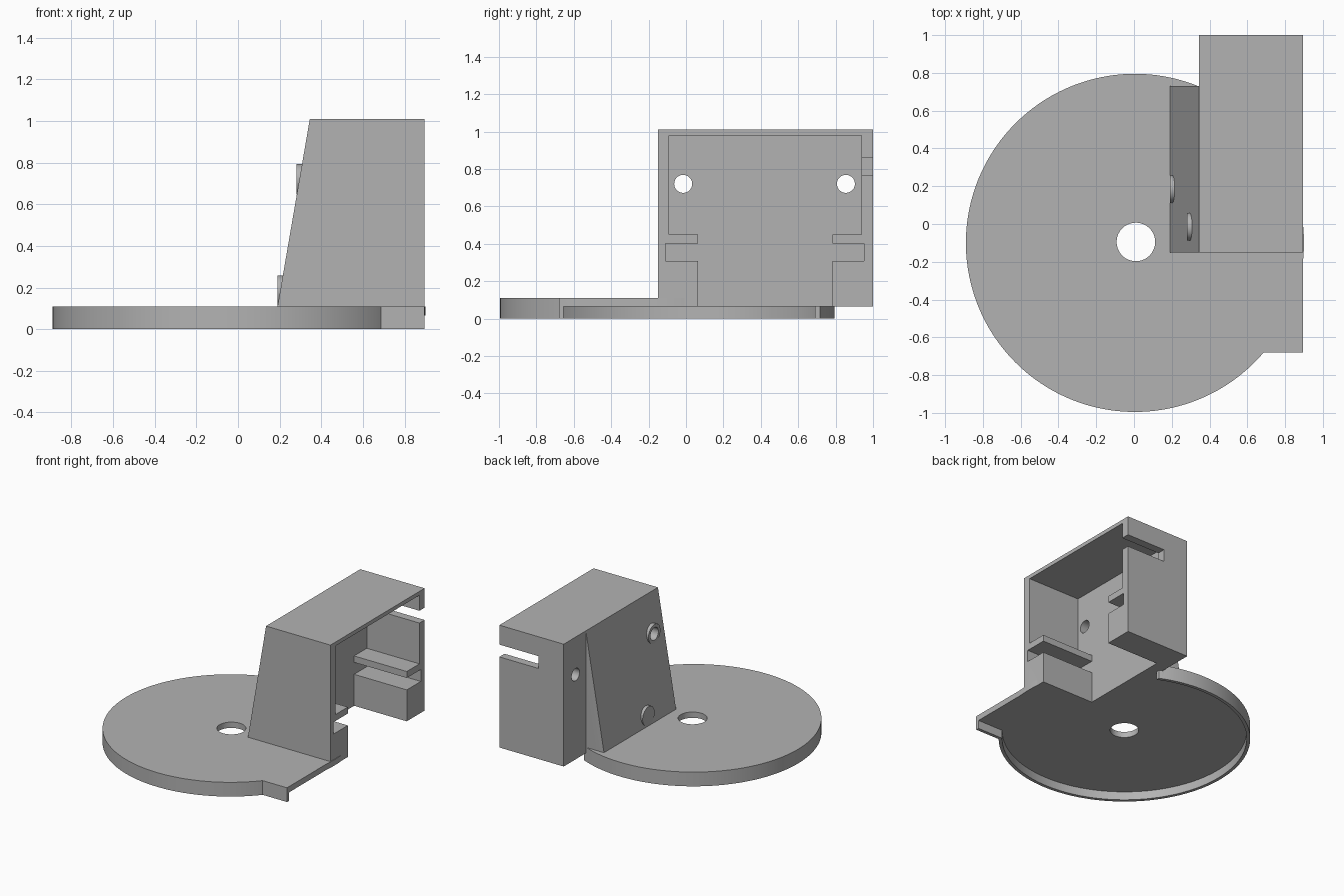
import bpy
import bmesh
from math import radians
from mathutils import Matrix, Vector

if "Cube" in bpy.data.objects:
    bpy.data.objects.remove(bpy.data.objects["Cube"], do_unlink=True)

grey = bpy.data.materials.new("plain grey")
grey.use_nodes = True
grey.diffuse_color = (0.45, 0.45, 0.45, 1)
grey.node_tree.nodes["Principled BSDF"].inputs["Base Color"].default_value = grey.diffuse_color


def finish(name, bm):
    bmesh.ops.recalc_face_normals(bm, faces=bm.faces)
    mesh = bpy.data.meshes.new(name)
    bm.to_mesh(mesh)
    bm.free()
    mesh.materials.append(grey)
    obj = bpy.data.objects.new(name, mesh)
    bpy.context.collection.objects.link(obj)
    return obj


def box(name, x, y, z):
    bm = bmesh.new()
    bmesh.ops.create_cube(bm, size=1)
    for v in bm.verts:
        v.co = [a + (b - a) * (c + 0.5) for (a, b), c in zip((x, y, z), v.co)]
    return finish(name, bm)


def cylinder(name, centre, radius, span, axis="Z", sides=128):
    """Round bar along Z or X; centre holds the two remaining coordinates."""
    bm = bmesh.new()
    bmesh.ops.create_cone(bm, cap_ends=True, segments=sides, radius1=radius,
                          radius2=radius, depth=span[1] - span[0])
    mid = sum(span) / 2
    if axis == "X":
        bm.transform(Matrix.Rotation(radians(90), 4, "Y"))
        place = Vector((mid, *centre))
    else:
        place = Vector((*centre, mid))
    bm.transform(Matrix.Translation(place))
    return finish(name, bm)


def prism(name, profile, y):
    """Extrude an x-z profile along y."""
    bm = bmesh.new()
    face = bm.faces.new([bm.verts.new((px, y[0], pz)) for px, pz in profile])
    side = bmesh.ops.extrude_face_region(bm, geom=[face])["geom"]
    moved = [g for g in side if isinstance(g, bmesh.types.BMVert)]
    bmesh.ops.translate(bm, verts=moved, vec=(0, y[1] - y[0], 0))
    return finish(name, bm)


def combine(target, tool, operation):
    tool.hide_render = True
    mod = target.modifiers.new("combine", "BOOLEAN")
    mod.operation, mod.solver, mod.object = operation, "EXACT", tool
    bpy.context.view_layer.objects.active = target
    bpy.ops.object.modifier_apply(modifier=mod.name)
    bpy.data.objects.remove(tool, do_unlink=True)


HUB = (0.005, -0.1)
EDGE = 0.895          # open side of the housing
TOP, DECK, UNDER = 1.01, 0.11, 0.065
BACK = 0.445          # inner face of the housing wall
PAST = EDGE + 0.1

# Round cover with a square tab
body = cylinder("round_cover_with_housing", HUB, 0.895, (0, DECK), sides=192)
body.scale = (1, 1, 1)
combine(body, box("tab", (0.4, EDGE), (-0.68, 0), (0, DECK)), "UNION")

# Hollow underside, leaving a thin rim and tab lip
combine(body, cylinder("underside", HUB, 0.87, (-0.1, UNDER), sides=192), "DIFFERENCE")
combine(body, box("underside_opening", (0.37, PAST), (-0.655, 1.1), (-0.1, UNDER)), "DIFFERENCE")
combine(body, cylinder("hub_hole", (0.01, -0.095), 0.102, (-0.1, 0.3), sides=64), "DIFFERENCE")

# Housing: sloped mounting wall and square shell
slope = [(0.19, UNDER), (0.19, DECK), (0.345, TOP), (0.6, TOP), (0.6, UNDER)]
combine(body, prism("sloped_wall", slope, (-0.15, 0.73)), "UNION")
combine(body, box("shell", (0.345, EDGE), (-0.15, 1), (UNDER, TOP)), "UNION")

# Raised bosses on the sloped wall
holes = [(-0.015, 0.72), (0.185, 0.185), (0.855, 0.72)]
for centre, start in zip(holes[:2], (0.28, 0.19)):
    combine(body, cylinder("boss", centre, 0.073, (start, 0.4), "X", 48), "UNION")

# Cavity, lower channel, side grooves and wall slot
cuts = {
    "cavity": ((BACK, PAST), (-0.09, 0.937), (0.45, 0.98)),
    "channel": ((BACK, PAST), (0.063, 0.782), (-0.1, 0.5)),
    "grooves": ((BACK, PAST), (-0.11, 0.953), (0.308, 0.4)),
    "cable_slot": ((0.56, PAST), (0.9, 1.1), (0.765, 0.86)),
}
for name, spans in cuts.items():
    combine(body, box(name, *spans), "DIFFERENCE")

# Screw holes
for centre in holes:
    combine(body, cylinder("screw_hole", centre, 0.048, (0.1, 0.6), "X", 48), "DIFFERENCE")

bpy.ops.object.select_all(action="DESELECT")
body.select_set(True)
bpy.context.view_layer.objects.active = body
bpy.ops.object.shade_smooth_by_angle(angle=radians(30))
